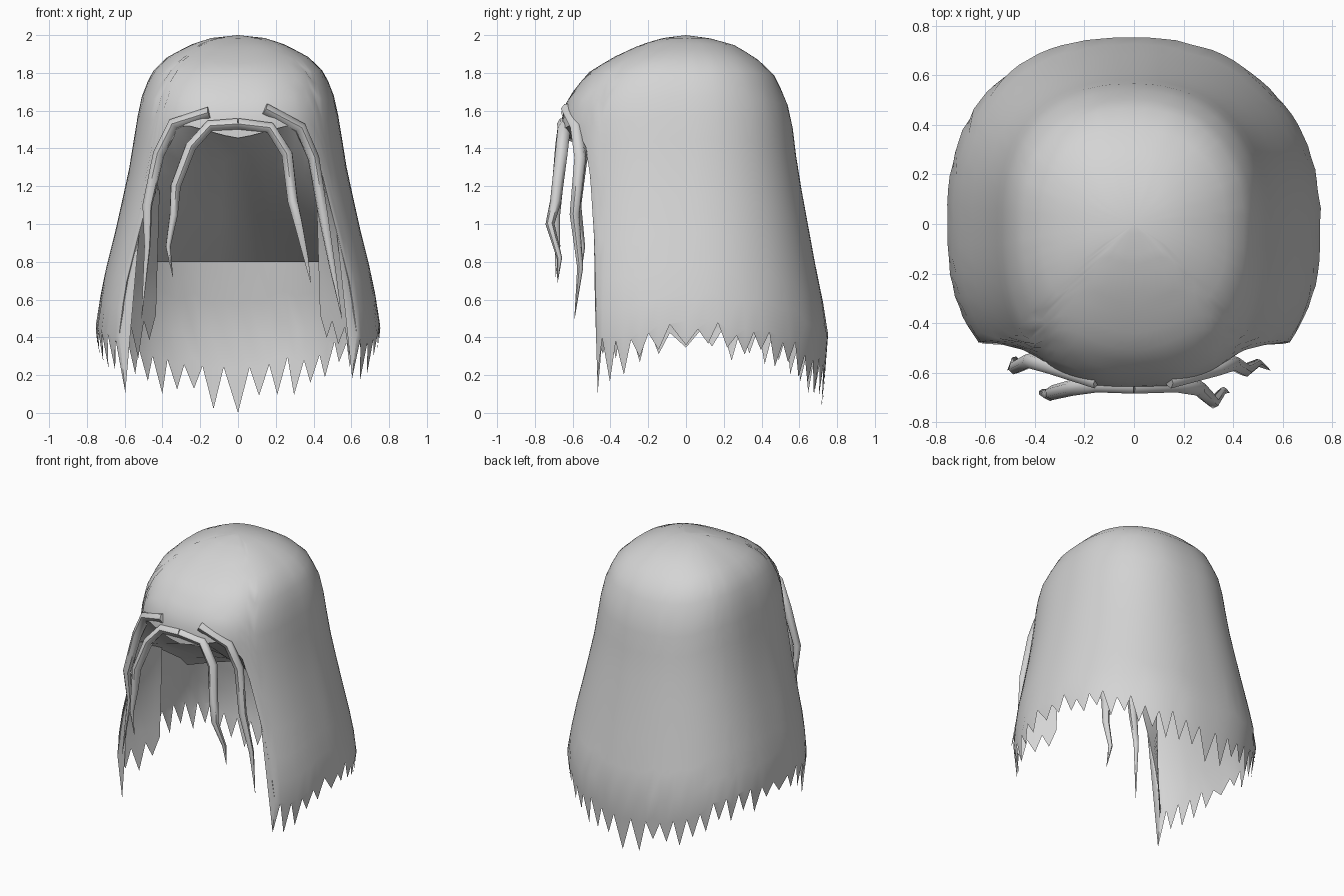
import bpy, bmesh, math, random
from mathutils import Vector

random.seed(4)
cube = bpy.data.objects.get("Cube")
if cube:
    bpy.data.objects.remove(cube, do_unlink=True)

grey = bpy.data.materials.new("hair_grey")
grey.use_nodes = True
grey.diffuse_color = (0.66, 0.66, 0.66, 1)
grey.node_tree.nodes["Principled BSDF"].inputs["Base Color"].default_value = (0.66, 0.66, 0.66, 1)

# Height, half width, front depth, back depth of the hair
PROFILE = [(0, .70, .68, .72), (.45, .755, .70, .755), (.7, .715, .69, .70),
           (1, .64, .67, .645), (1.3, .575, .66, .59), (1.55, .535, .66, .56),
           (1.66, .515, .63, .53), (1.8, .46, .52, .46), (1.88, .38, .39, .37),
           (1.95, .25, .24, .25), (1.985, .14, .12, .12), (2, 0, 0, 0)]
# Angle from the front against height of the lower edge, then tooth length
FRINGE_START = 52.5
EDGE = [(0, 1.46), (12, 1.5), (25, 1.53), (35, 1.49), (42, 1.4), (46, 1.2), (50, .85),
        (FRINGE_START, .42), (70, .42), (95, .47), (130, .4), (155, .3), (180, .25)]
TEETH = [(0, 0), (FRINGE_START, .27), (75, .16), (95, .13), (130, .17), (180, .22)]


def interp(table, v):
    """Linear lookup in a table sorted by its first column."""
    for lo, hi in zip(table, table[1:]):
        if v <= hi[0]:
            t = max(0, (v - lo[0]) / (hi[0] - lo[0]))
            return [p + (q - p) * t for p, q in zip(lo[1:], hi[1:])]
    return list(table[-1][1:])


def surface(angle, z):
    """Point on the hair at an angle from the front and a height."""
    a, f, b = interp(PROFILE, z)
    s, c = math.sin(math.radians(angle)), math.cos(math.radians(angle))
    p = .77 if c > 0 else .91 if s > 0 else .83
    x = math.copysign(a * abs(s) ** p, s)
    y = -f * abs(c) ** p if c > 0 else b * abs(c) ** p
    return Vector((x, y, z))


def finish(obj, angle=40):
    obj.data.materials.clear()
    obj.data.materials.append(grey)
    bpy.ops.object.select_all(action='DESELECT')
    obj.select_set(True)
    bpy.context.view_layer.objects.active = obj
    bpy.ops.object.shade_smooth_by_angle(angle=math.radians(angle))


def sheet(name, columns, closed=False):
    """Skin a surface over equally long columns of points."""
    bm = bmesh.new()
    verts = [[bm.verts.new(p) for p in col] for col in columns]
    pairs = list(zip(verts, verts[1:]))
    if closed:
        pairs.append((verts[-1], verts[0]))
    for left, right in pairs:
        for k in range(len(left) - 1):
            bm.faces.new((left[k], left[k + 1], right[k + 1], right[k]))
    bmesh.ops.remove_doubles(bm, verts=bm.verts, dist=.0005)
    bmesh.ops.recalc_face_normals(bm, faces=bm.faces)
    mesh = bpy.data.meshes.new(name)
    bm.to_mesh(mesh)
    bm.free()
    obj = bpy.data.objects.new(name, mesh)
    bpy.context.collection.objects.link(obj)
    finish(obj)


# Outer hair: columns from the crown down to the arch or the ragged fringe
COUNT = 96
ROWS = [0, .01, .03, .05, .075, .12, .16, .21, .28, .36, .46, .56, .68, .8, .9, 1]
columns = []
for i in range(COUNT):
    angle = 180 - i * 360 / COUNT
    low = interp(EDGE, abs(angle))[0]
    tip = low - .005
    if abs(angle) >= FRINGE_START:
        low += random.uniform(-.04, .03)
        tip = low - .005
        if i % 2 == 0:
            tip = max(.02, low - interp(TEETH, abs(angle))[0] * random.uniform(.65, 1.1))
    if i == 0:
        tip = 0
    col = [surface(angle, 2 - (2 - low) * t) for t in ROWS]
    col.append(surface(angle, tip))
    columns.append(col)
sheet("outer_hair", columns, closed=True)

# Inner locks folded inward from the front edges, ragged at the bottom
OPENING = sorted((z, a) for a, z in EDGE if 35 <= a <= FRINGE_START)
LOCK_COLUMNS = 6
for side, name in ((1, "left_inner_lock"), (-1, "right_inner_lock")):
    columns = []
    for k in range(LOCK_COLUMNS + 1):
        t = k / LOCK_COLUMNS
        drop = .42 + .1 * t - (random.uniform(.1, .22) if k % 2 else 0)
        col = []
        for z in (1.4, 1.3, 1.1, .9, .7, .58, drop):
            front = surface(interp(OPENING, z)[0], z)
            p = front.lerp(Vector((.45 - .03 * z, -.27, z)), t)
            col.append(Vector((p.x * side, p.y, p.z)))
        columns.append(col)
    sheet(name, columns)

# Lining: ceiling behind the arch, sloping down to the back
columns = []
for k in range(-6, 7):
    s = k / 6
    start = surface(s * 44, interp(EDGE, abs(s * 44))[0])
    columns.append([start,
                    Vector((.42 * s, -.4, 1.36 - .12 * abs(s))),
                    Vector((.53 * s, .1, 1.08 - .16 * abs(s))),
                    Vector((.58 * s, .61 - .36 * s * s, .8))])
sheet("inner_lining", columns)

# Loose tapered strands hanging in front of the face
STRANDS = {
    "left_inner_strand": [(.0, -.65, 1.53), (.17, -.645, 1.51), (.26, -.66, 1.37), (.29, -.69, 1.12),
                          (.32, -.72, 1.0), (.36, -.67, .82), (.385, -.68, .69)],
    "right_inner_strand": [(.0, -.65, 1.53), (-.15, -.645, 1.52), (-.25, -.66, 1.41), (-.33, -.68, 1.2),
                           (-.34, -.69, 1.05), (-.37, -.68, .88), (-.345, -.69, .72)],
    "left_outer_strand": [(.14, -.63, 1.61), (.33, -.58, 1.51), (.4, -.56, 1.35), (.45, -.59, 1.05),
                          (.5, -.56, .77), (.55, -.59, .5)],
    "right_outer_strand": [(-.15, -.63, 1.59), (-.34, -.57, 1.53), (-.42, -.55, 1.37), (-.48, -.58, 1.1),
                           (-.48, -.55, .88), (-.51, -.59, .5)],
}
for name, path in STRANDS.items():
    curve = bpy.data.curves.new(name, 'CURVE')
    curve.dimensions = '3D'
    curve.bevel_depth = .034
    curve.bevel_resolution = 1
    curve.use_fill_caps = True
    spline = curve.splines.new('POLY')
    spline.points.add(len(path) - 1)
    for k, (point, co) in enumerate(zip(spline.points, path)):
        t = k / (len(path) - 1)
        point.co = (*co, 1)
        point.radius = max(.03, 1 - t ** 3)
    obj = bpy.data.objects.new(name, curve)
    bpy.context.collection.objects.link(obj)
    bpy.ops.object.select_all(action='DESELECT')
    obj.select_set(True)
    bpy.context.view_layer.objects.active = obj
    bpy.ops.object.convert(target='MESH')
    finish(bpy.context.view_layer.objects.active, 60)
